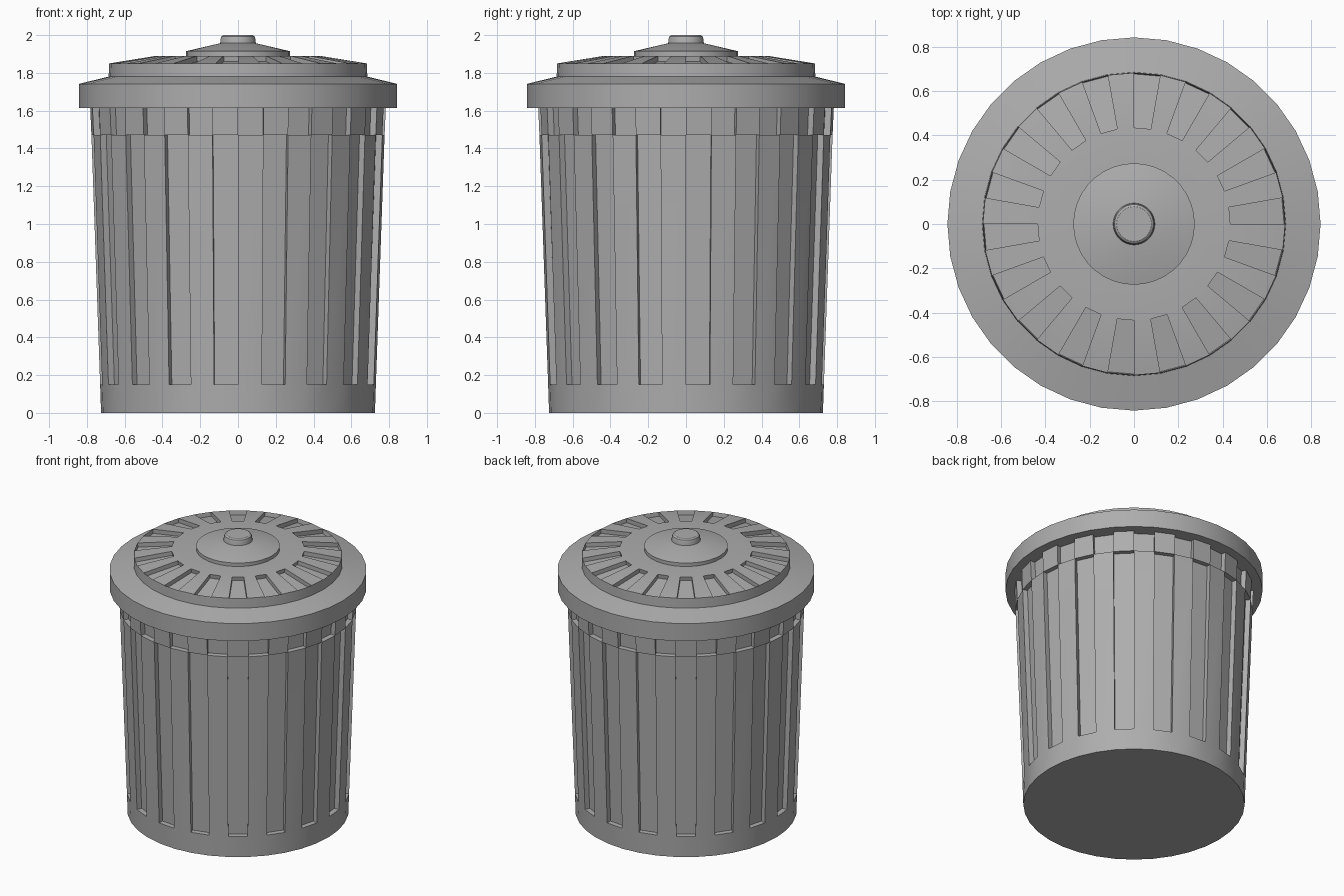
import bpy
import bmesh
from math import cos, sin, tau, radians

SIDES = 36

cube = bpy.data.objects.get("Cube")
if cube:
    bpy.data.objects.remove(cube, do_unlink=True)

# Single grey metal
metal = bpy.data.materials.new("grey_metal")
metal.use_nodes = True
grey = (0.42, 0.42, 0.42, 1.0)
metal.diffuse_color = grey
metal.node_tree.nodes["Principled BSDF"].inputs["Base Color"].default_value = grey


def lathe(name, profile, recesses=()):
    """Closed turned shape; recesses are (band, first side, depth) for every other panel."""
    bm = bmesh.new()
    rings = []
    for r, z in profile:
        rings.append([bm.verts.new((r * cos(tau * i / SIDES), r * sin(tau * i / SIDES), z))
                      for i in range(SIDES)])
    bands = []
    for low, high in zip(rings, rings[1:]):
        bands.append([bm.faces.new((low[i], low[(i + 1) % SIDES], high[(i + 1) % SIDES], high[i]))
                      for i in range(SIDES)])
    bm.faces.new(rings[0][::-1])
    bm.faces.new(rings[-1])
    bm.normal_update()

    # Push alternating panels straight in
    for band, first, depth in recesses:
        panels = bands[band][first::2]
        for face in bmesh.ops.extrude_discrete_faces(bm, faces=panels)["faces"]:
            face.normal_update()
            bmesh.ops.translate(bm, verts=face.verts, vec=face.normal * -depth)

    bmesh.ops.recalc_face_normals(bm, faces=bm.faces)
    mesh = bpy.data.meshes.new(name)
    bm.to_mesh(mesh)
    bm.free()
    mesh.materials.append(metal)
    obj = bpy.data.objects.new(name, mesh)
    bpy.context.collection.objects.link(obj)
    bpy.ops.object.select_all(action="DESELECT")
    obj.select_set(True)
    bpy.context.view_layer.objects.active = obj
    bpy.ops.object.shade_smooth_by_angle(angle=radians(30))
    return obj


# Tapered bin: long flutes, then a short band with the flutes swapped
lathe("bin_body",
      [(0.725, 0), (0.73, 0.15), (0.776, 1.47), (0.783, 1.63)],
      [(1, 0, 0.035), (2, 1, 0.035)])

# Lid with skirt, raised step and radial slots
lathe("lid",
      [(0.842, 1.615), (0.842, 1.742), (0.685, 1.78), (0.682, 1.85), (0.435, 1.89), (0.2, 1.89)],
      [(3, 0, 0.03)])

# Handle: low conical base and a round knob
lathe("handle_base", [(0.274, 1.885), (0.274, 1.915), (0.09, 1.958)])
lathe("handle_knob", [(0.095, 1.95), (0.092, 1.98), (0.088, 1.993), (0.078, 2.0)])
